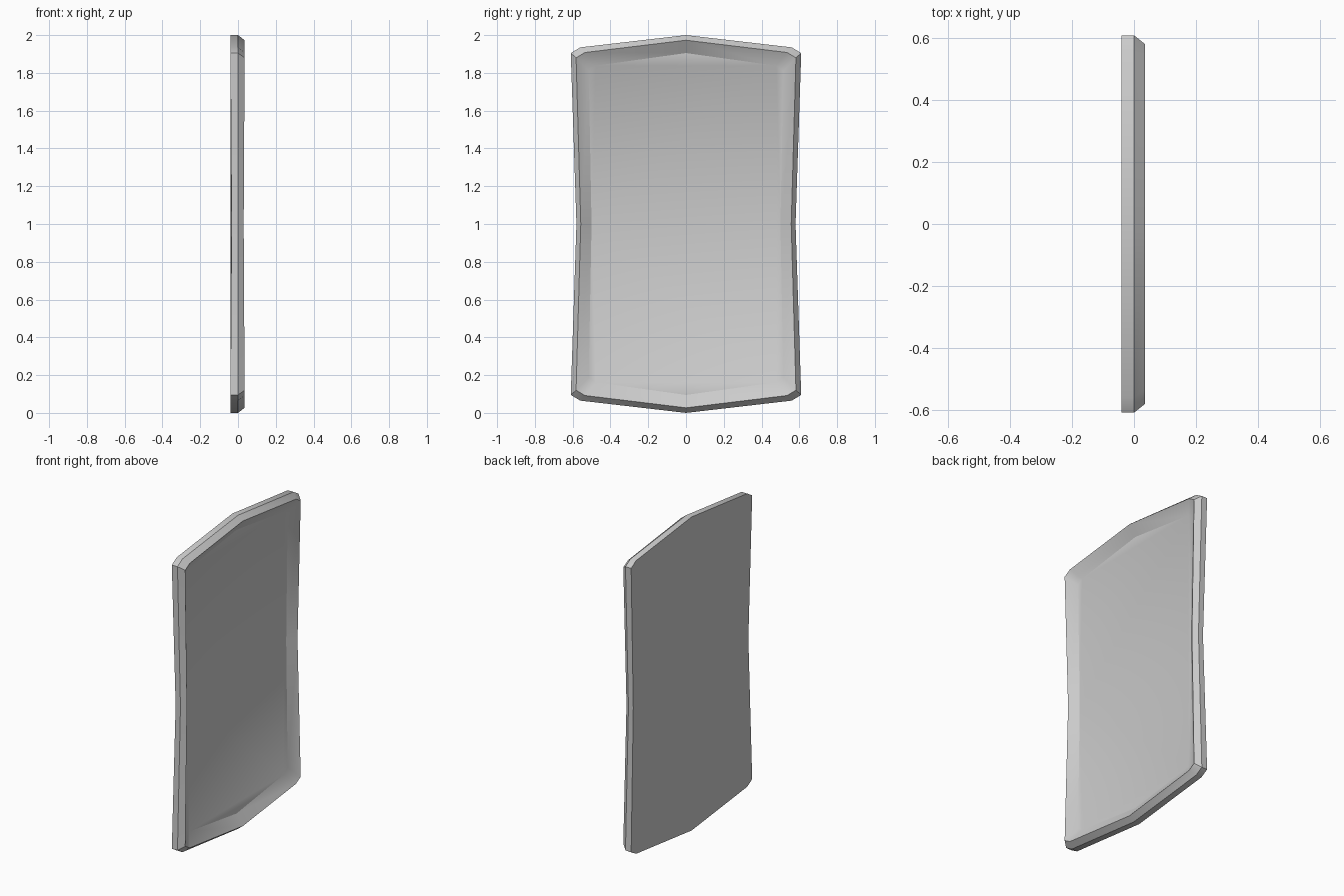
import bpy
import bmesh
import math

if "Cube" in bpy.data.objects:
    bpy.data.objects.remove(bpy.data.objects["Cube"])

# Quarter outlines (x, y, z above the middle): top centre, two corner points, waist
BACK  = [(-.04, 0, 1.0), (-.04, .56, .935), (-.04, .61, .905), (-.034, .58, 0)]
SIDE  = [(0, 0, 1.0), (0, .56, .935), (0, .61, .905), (0, .58, 0)]
RIDGE = [(.035, 0, .973), (.035, .535, .908), (.035, .582, .88), (.03, .557, 0)]
INNER = [(-.01, 0, .905), (-.01, .478, .838), (-.01, .515, .81), (-.01, .50, 0)]


def full_loop(quarter):
    """Mirror a quarter outline into a closed 12-point loop."""
    half = quarter + [(x, y, -z) for x, y, z in quarter[2::-1]]
    loop = half + [(x, -y, z) for x, y, z in half[-2:0:-1]]
    return [(x, y, z + 1) for x, y, z in loop]


# Framed panel: skin the rings from back to recessed front
bm = bmesh.new()
rings = [[bm.verts.new(p) for p in full_loop(q)] for q in (BACK, SIDE, RIDGE, INNER)]
n = len(rings[0])
for a, b in zip(rings, rings[1:]):
    for i in range(n):
        j = (i + 1) % n
        bm.faces.new((a[i], a[j], b[j], b[i]))

# Flat back and recessed front panel
bm.faces.new(rings[0])
bm.faces.new(rings[-1])
bmesh.ops.recalc_face_normals(bm, faces=bm.faces[:])

mesh = bpy.data.meshes.new("framed_panel")
bm.to_mesh(mesh)
bm.free()
panel = bpy.data.objects.new("framed_panel", mesh)
bpy.context.collection.objects.link(panel)

# Smooth the sloped lip around its corners, keep the ridges crisp
bpy.context.view_layer.objects.active = panel
panel.select_set(True)
bpy.ops.object.shade_smooth_by_angle(angle=math.radians(30))
